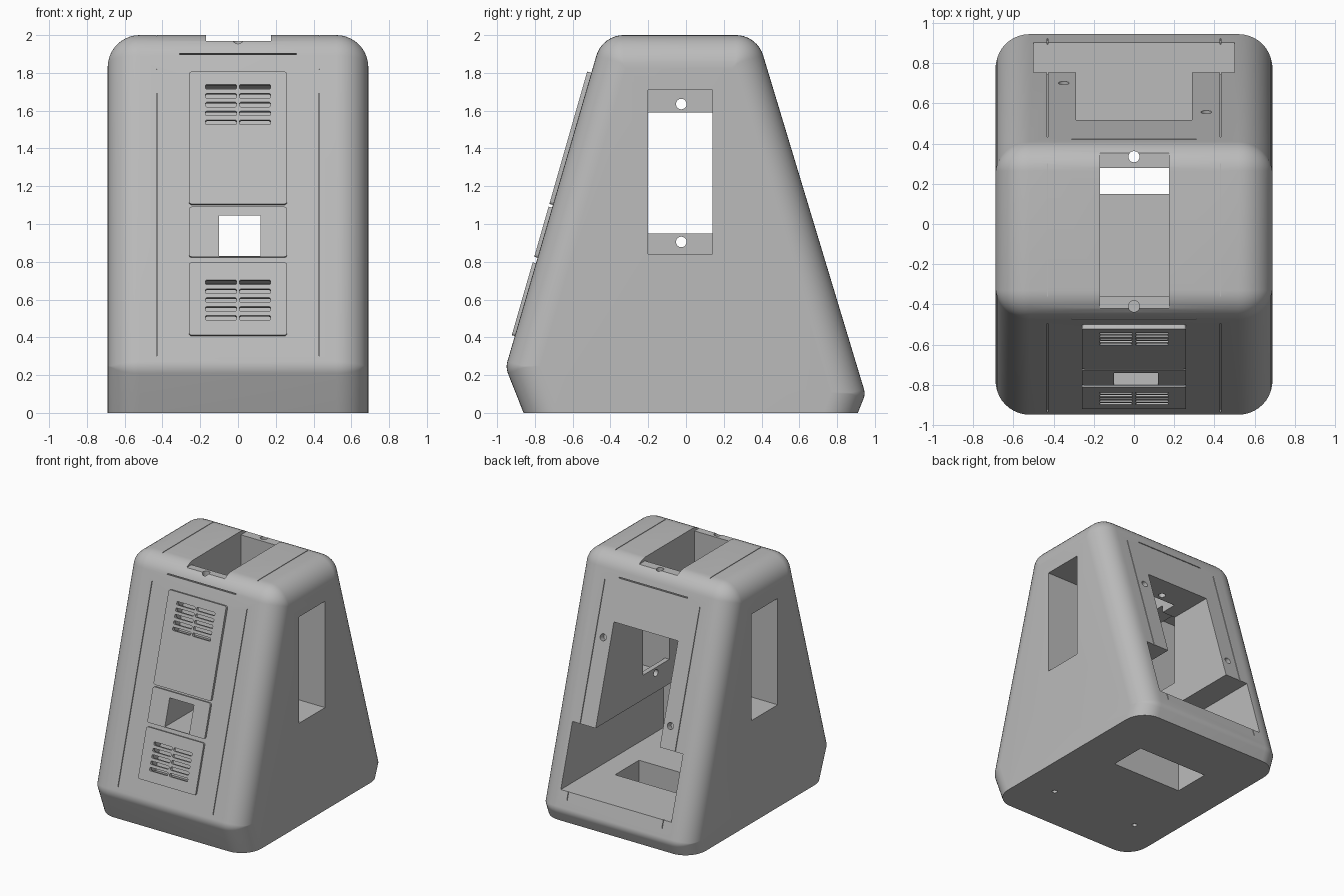
import bpy, bmesh, math
from mathutils import Vector, Matrix

if "Cube" in bpy.data.objects:
    bpy.data.objects.remove(bpy.data.objects["Cube"])

grey = bpy.data.materials.new("warm_grey")
grey.use_nodes = True
grey.diffuse_color = (0.5, 0.5, 0.5, 1)
grey.node_tree.nodes["Principled BSDF"].inputs["Base Color"].default_value = grey.diffuse_color

FRONT, BACK = math.atan(0.286), math.atan(0.3)


def add(name, bm):
    bmesh.ops.recalc_face_normals(bm, faces=bm.faces)
    mesh = bpy.data.meshes.new(name)
    bm.to_mesh(mesh)
    bm.free()
    mesh.materials.append(grey)
    ob = bpy.data.objects.new(name, mesh)
    bpy.context.collection.objects.link(ob)
    return ob


def box(lo, hi, name="cutter", mat=Matrix(), corner=0):
    lo, hi = Vector(lo), Vector(hi)
    bm = bmesh.new()
    bmesh.ops.create_cube(bm, size=1)
    for v in bm.verts:
        v.co = (lo + hi) / 2 + v.co * (hi - lo)
    if corner:
        edges = [e for e in bm.edges if abs(e.verts[0].co.y - e.verts[1].co.y) > 1e-5]
        bmesh.ops.bevel(bm, geom=edges, offset=corner, segments=4, affect='EDGES', profile=0.5)
    bm.transform(mat)
    return add(name, bm)


def rod(center, axis, radius, length, mat=Matrix()):
    bm = bmesh.new()
    bmesh.ops.create_cone(bm, cap_ends=True, segments=24, radius1=radius, radius2=radius, depth=length)
    turn = Vector((0, 0, 1)).rotation_difference(Vector(axis)).to_matrix().to_4x4()
    bm.transform(mat @ Matrix.Translation(center) @ turn)
    return add("cutter", bm)


def cut(ob, cutter):
    mod = ob.modifiers.new("cut", 'BOOLEAN')
    mod.operation, mod.solver, mod.object = 'DIFFERENCE', 'EXACT', cutter
    bpy.context.view_layer.objects.active = ob
    bpy.ops.object.modifier_apply(modifier=mod.name)
    bpy.data.objects.remove(cutter)


def on_front(z):
    """Frame on the sloping front: local z up the slope, -y outwards."""
    return Matrix.Translation((0, -0.5 - (1.8 - z) * 0.286, z)) @ Matrix.Rotation(-FRONT, 4, 'X')


def on_back(z):
    return Matrix.Translation((0, 0.43 + 0.3 * (1.82 - z), z)) @ Matrix.Rotation(BACK, 4, 'X')


# Side outline with a rounding radius at each corner
OUTLINE = [(-.86, 0, 0), (-.955, .24, .1), (-.443, 2, .15), (.376, 2, .15), (.95, .1, .08), (.91, 0, 0)]


def section(inset):
    """Outline moved inwards everywhere but at the base, with rounded corners."""
    pts = [Vector(p[:2]) for p in OUTLINE]
    lines = []
    for i, p in enumerate(pts):
        d = (pts[(i + 1) % len(pts)] - p).normalized()
        n = Vector((d.y, -d.x))
        lines.append((n, n.dot(p)))
    out = []
    for i, corner in enumerate(OUTLINE):
        (n1, c1), (n2, c2) = lines[i - 1], lines[i]
        r = max(corner[2] - inset, 0.01) if corner[2] else 0
        c1 += r + (inset if i != 0 else 0)
        c2 += r + (inset if i != len(OUTLINE) - 1 else 0)
        det = n1.x * n2.y - n1.y * n2.x
        center = Vector(((c1 * n2.y - c2 * n1.y) / det, (n1.x * c2 - n2.x * c1) / det))
        steps = 8 if r else 0
        for k in range(steps + 1):
            f = k / steps if steps else 0
            out.append(center - n1.lerp(n2, f).normalized() * r)
    return out


# Housing body, lofted across x with rounded sides
bm = bmesh.new()
R, HALF, N = 0.17, 0.69, 10
layers = [(HALF - R + R * math.cos(a), R * (1 - math.sin(a)))
          for a in [math.pi / 2 * k / N for k in range(N + 1)]]
layers += [(-x, d) for x, d in reversed(layers)]
rings = [[bm.verts.new((x, p.x, p.y)) for p in section(d)] for x, d in layers]
for a, b in zip(rings, rings[1:]):
    for i in range(len(a)):
        j = (i + 1) % len(a)
        bm.faces.new((a[i], a[j], b[j], b[i]))
bm.faces.new(rings[0])
bm.faces.new(rings[-1])
body = add("housing_body", bm)

# Inner cavity, open at the back: narrow above, wide below
cut(body, box((-.29, -.42, .5), (.29, 1.2, 1.53)))
cut(body, box((-.5, -.42, .25), (.5, 1.2, .75)))
# Opening in the floor
cut(body, box((-.32, .15, -.1), (.32, .46, .4)))
# Top opening with lowered tabs
cut(body, box((-.17, -.46, 1.97), (.175, .39, 2.1)))
cut(body, box((-.17, -.36, 1.4), (.175, .28, 2.1)))
cut(body, rod((0, .335, 1.7), (0, 0, 1), .028, .8))
cut(body, rod((0, -.41, 1.95), (0, 0, 1), .028, .2))
# Side windows with recessed screw tabs
cut(body, box((-.8, -.2, .95), (.8, .14, 1.59)))
for s in (-1, 1):
    cut(body, box((min(s * .33, s), -.2, .84), (max(s * .33, s), .14, 1.71)))
for z in (.905, 1.635):
    cut(body, rod((0, -.025, z), (1, 0, 0), .028, 2))
# Cross holes near the base
cut(body, rod((0, -.6, .035), (1, 0, 0), .037, 2))
for y in (-.1, .02):
    cut(body, rod((0, y, .2), (1, 0, 0), .018, 2))
# Screw holes under the base and on the back
for s in (-1, 1):
    cut(body, rod((s * .4, -.47, 0), (0, 0, 1), .02, .2))
for x, z in ((.36, 1.4), (-.35, .92)):
    cut(body, rod((x, 0, 0), (0, 1, 0), .027, .1, on_back(z)))
# Front square tunnel and the pockets behind the vents
cut(body, box((-.1, -1.2, .83), (.12, -.3, 1.045)))
for z in (1.625, .59):
    cut(body, box((-.18, -.1, -.12), (.18, .08, .12), mat=on_front(z)))
# Slits above the front and back panels
cut(body, box((-.31, -.08, -.004), (.31, .03, .004), mat=on_front(1.9)))
cut(body, box((-.31, -.02, -.004), (.31, .08, .004), mat=on_back(1.85)))
# Fine seams running over the body
for x in (-.43, .43):
    w = .0025
    cut(body, box((x - w, -.05, -.78), (x + w, .006, .8), mat=on_front(1.05)))
    cut(body, box((x - w, -.006, -.85), (x + w, .05, .85), mat=on_back(1)))
    cut(body, box((x - w, -.36, 1.994), (x + w, .3, 2.1)))


# Front cover plates
def cover(name, low, high, vents):
    mid = (low + high) / 2
    frame = on_front(mid)
    half = (high - low) / 2 / math.cos(FRONT)
    plate = box((-.26, -.024, -half), (.26, .001, half), name, frame, .015)
    for sx in (-1, 1):
        for sz in (-1, 1):
            cut(plate, rod((sx * .238, -.024, sz * (half - .025)), (0, 1, 0), .014, .03, frame))
    for z in vents:
        for x in (-.09, .09):
            cut(plate, box((x - .082, -.1, -.013), (x + .082, .1, .013), mat=on_front(z), corner=.008))
    return plate


upper = cover("upper_cover", 1.1, 1.8, [1.72 - .047 * i for i in range(5)])
middle = cover("middle_cover", .82, 1.085, [])
lower = cover("lower_cover", .405, .79, [.685 - .047 * i for i in range(5)])
cut(middle, box((-.1, -1.2, .83), (.12, -.3, 1.045)))

# Smooth the rounded surfaces, keep the cut edges sharp
bpy.ops.object.select_all(action='DESELECT')
for ob in (body, upper, middle, lower):
    ob.select_set(True)
bpy.context.view_layer.objects.active = body
bpy.ops.object.shade_smooth_by_angle(angle=math.radians(25))
